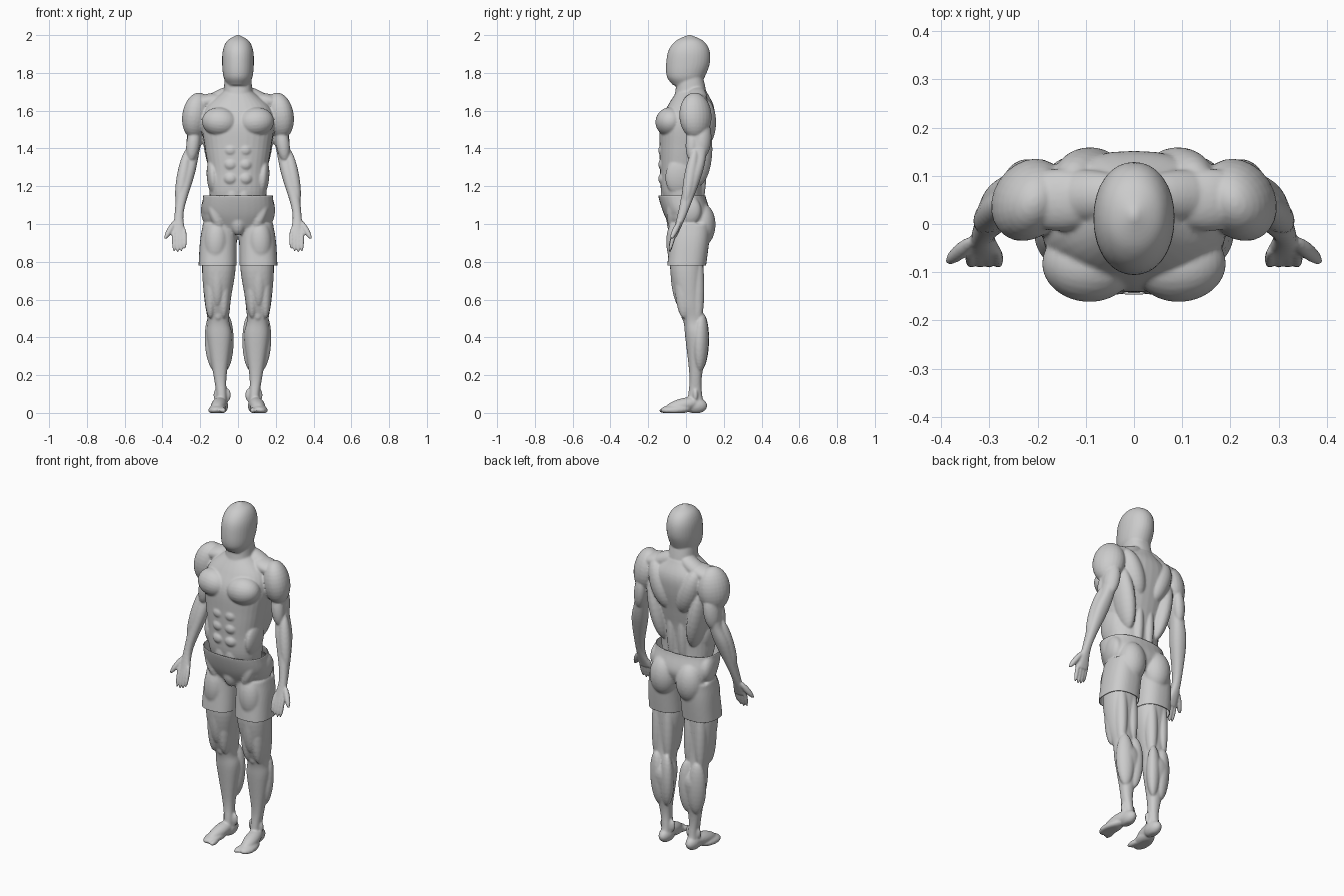
import bpy, bmesh, math
from mathutils import Vector, Matrix


def loft(bm, rows, n=2.3, seg=32, sub=6):
    """Closed skin through horizontal superellipse rings given as (z, x0, x1, y0, y1)."""
    pts = [Vector(r) for r in rows]
    pts = [2 * pts[0] - pts[1]] + pts + [2 * pts[-1] - pts[-2]]
    loops = []
    for i in range(1, len(pts) - 2):
        a, b, c, d = pts[i - 1:i + 3]
        for k in range(sub + (i == len(pts) - 3)):
            t = k / sub
            z, x0, x1, y0, y1 = b + (c - a) * t / 2 + (a - b * 2.5 + 2 * c - d / 2) * t * t \
                + (3 * b - a - 3 * c + d) * t ** 3 / 2
            loop = []
            for s in range(seg):
                u, v = (math.copysign(abs(f(math.tau * s / seg)) ** (2 / n), f(math.tau * s / seg))
                        for f in (math.cos, math.sin))
                loop.append(bm.verts.new((x0 + (x1 - x0) * (1 + u) / 2, y0 + (y1 - y0) * (1 + v) / 2, z)))
            loops.append(loop)
    for lo, hi in zip(loops, loops[1:]):
        for s in range(seg):
            bm.faces.new((lo[s - 1], lo[s], hi[s], hi[s - 1]))
    bm.faces.new(loops[0])
    bm.faces.new(loops[-1])


def muscle(bm, p, q, w, d=None):
    """Ellipsoid stretched from p to q with side radii w and d."""
    p, q = Vector(p), Vector(q)
    rot = Vector((0, 0, 1)).rotation_difference(q - p).to_matrix().to_4x4()
    size = Matrix.Diagonal((w, d or w, (q - p).length / 2, 1))
    bmesh.ops.create_uvsphere(bm, u_segments=24, v_segments=16, radius=1,
                              matrix=Matrix.Translation((p + q) / 2) @ rot @ size)


def mirror(bm):
    dup = bmesh.ops.duplicate(bm, geom=bm.verts[:] + bm.edges[:] + bm.faces[:])["geom"]
    for v in dup:
        if isinstance(v, bmesh.types.BMVert):
            v.co.x *= -1


def sym(*rows):
    return [(z, -x, x, y0, y1) for z, x, y0, y1 in rows]


def finish(name, bm, voxel):
    bmesh.ops.recalc_face_normals(bm, faces=bm.faces[:])
    me = bpy.data.meshes.new(name)
    bm.to_mesh(me)
    bm.free()
    ob = bpy.data.objects.new(name, me)
    bpy.context.collection.objects.link(ob)
    r = ob.modifiers.new("fuse", 'REMESH')
    r.mode, r.voxel_size, r.use_smooth_shade = 'VOXEL', voxel, True
    ob.modifiers.new("soften", 'SMOOTH').iterations = 4
    return ob


# body: one side first
bm = bmesh.new()
# arm and palm
loft(bm, [(1.63, .18, .26, .0, .1), (1.48, .185, .268, .015, .125), (1.38, .205, .278, .028, .11),
          (1.26, .23, .316, -.003, .084), (1.06, .288, .335, -.042, .008), (.93, .272, .345, -.078, -.05)])
muscle(bm, (.225, .038, 1.52), (.25, .03, 1.33), .036)
muscle(bm, (.22, .098, 1.55), (.245, .085, 1.35), .046, .036)
muscle(bm, (.265, .05, 1.4), (.318, -.005, 1.1), .033)
muscle(bm, (.33, -.03, 1.02), (.388, -.08, .92), .016)
for i in range(4):                                               # fingers
    muscle(bm, (.283 + .019 * i, -.055, .98), (.281 + .019 * i, -.088, .848 + .005 * (i - 2) ** 2), .0115)
# leg down to the ankle
loft(bm, [(.95, .03, .17, -.06, .09), (.78, .012, .19, -.085, .092), (.6, .038, .178, -.052, .085),
          (.49, .047, .161, -.015, .094), (.4, .032, .165, -.004, .122), (.2, .06, .13, .018, .085),
          (.1, .06, .115, .012, .085), (.03, .055, .12, .0, .1)])
for x in (.07, .14):                                             # quad, hamstring, calf, ankle bone
    muscle(bm, (x, -.01, .9), (x + .006, -.01, .5), .037, .05)
    muscle(bm, (x, .055, .9), (x, .063, .46), .034, .038)
    muscle(bm, (x - .004, .085, .53), (x * .7 + .022, .075, .22), .037, .05)
    muscle(bm, (x * .8, .05, .13), (x * .8, .05, .06), .014, .018)
muscle(bm, (.108, -.045, .93), (.11, -.03, .56), .045)
muscle(bm, (.105, .0, .565), (.105, .002, .48), .028)
# foot
muscle(bm, (.088, .112, .038), (.088, -.01, .038), .036, .042)
muscle(bm, (.088, .085, .065), (.115, -.11, .02), .04, .036)
muscle(bm, (.1, .03, .024), (.122, -.135, .014), .046, .026)
for i in range(5):                                               # toes
    muscle(bm, (.085 + .014 * i, -.06, .016), (.076 + .019 * i, -.143 + .003 * i * i, .012), .016 if i < 1 else .011)
# chest, trapezius, shoulder
muscle(bm, (.0, -.09, 1.53), (.19, -.078, 1.55), .078)
muscle(bm, (.0, .06, 1.72), (.21, .055, 1.6), .045, .055)
muscle(bm, (.2, .045, 1.695), (.235, .055, 1.45), .073, .09)
muscle(bm, (.06, .05, 1.67), (.25, .05, 1.63), .04, .065)
# back, spine, flank, lower belly
muscle(bm, (.09, .06, 1.2), (.165, .07, 1.58), .05, .075)
muscle(bm, (.04, .085, 1.4), (.14, .09, 1.67), .065, .072)
muscle(bm, (.035, .055, 1.05), (.035, .075, 1.42), .032, .042)
muscle(bm, (.125, -.04, 1.15), (.14, -.03, 1.35), .033, .075)
muscle(bm, (.03, -.1, 1.05), (.03, -.115, 1.2), .036, .026)
for i in range(3):                                               # abdominals
    muscle(bm, (.0, -.116, 1.24 + .075 * i), (.078, -.11, 1.24 + .075 * i), .036, .034)
mirror(bm)
# torso, neck and head
loft(bm, sym((1.03, .13, -.08, .1), (1.15, .15, -.128, .088), (1.28, .156, -.137, .097), (1.4, .175, -.14, .12),
             (1.53, .192, -.138, .147), (1.62, .17, -.1, .148), (1.7, .08, -.05, .11)))
loft(bm, sym((1.6, .085, -.08, .12), (1.7, .076, -.057, .107), (1.78, .07, -.05, .09)))
loft(bm, sym((1.735, .056, -.07, .075), (1.78, .077, -.101, .1), (1.85, .084, -.105, .126), (1.92, .08, -.092, .124),
             (1.97, .057, -.053, .091), (2.001, .006, .01, .025)), 2.1)
for v in bm.verts:                                               # flat soles
    v.co.z = max(v.co.z, 0)
finish("body", bm, .0055)

# shorts: leg, buttock, hip, thigh bulge, groin fold, then pelvis
bm = bmesh.new()
loft(bm, [(1.0, .0, .186, -.08, .13), (.9, .006, .202, -.088, .122), (.74, .009, .211, -.103, .101)], 2.5)
muscle(bm, (.085, .085, 1.11), (.085, .08, .88), .08, .074)
muscle(bm, (.14, -.02, 1.16), (.145, .01, .98), .048, .09)
muscle(bm, (.11, -.045, 1.03), (.12, -.045, .78), .065, .06)
muscle(bm, (.15, -.075, 1.12), (.09, -.07, .97), .03)
mirror(bm)
loft(bm, sym((1.19, .18, -.147, .1), (1.14, .186, -.145, .105), (1.05, .186, -.116, .13), (.97, .12, -.075, .1)), 2.4)
muscle(bm, (0, -.075, 1.07), (0, -.06, .94), .04, .035)
shorts = finish("shorts", bm, .007)

# trim waist and leg openings to straight hems
me = bpy.data.meshes.new_from_object(shorts.evaluated_get(bpy.context.evaluated_depsgraph_get()))
bm = bmesh.new()
bm.from_mesh(me)
for z, side in ((1.15, 1), (.78, -1)):
    bmesh.ops.bisect_plane(bm, geom=bm.verts[:] + bm.edges[:] + bm.faces[:], plane_co=(0, 0, z),
                           plane_no=(0, 0, side), clear_outer=True)
bm.to_mesh(me)
bm.free()
shorts.modifiers.clear()
shorts.data = me
cloth = shorts.modifiers.new("cloth", 'SOLIDIFY')
cloth.thickness, cloth.offset = .004, -1
